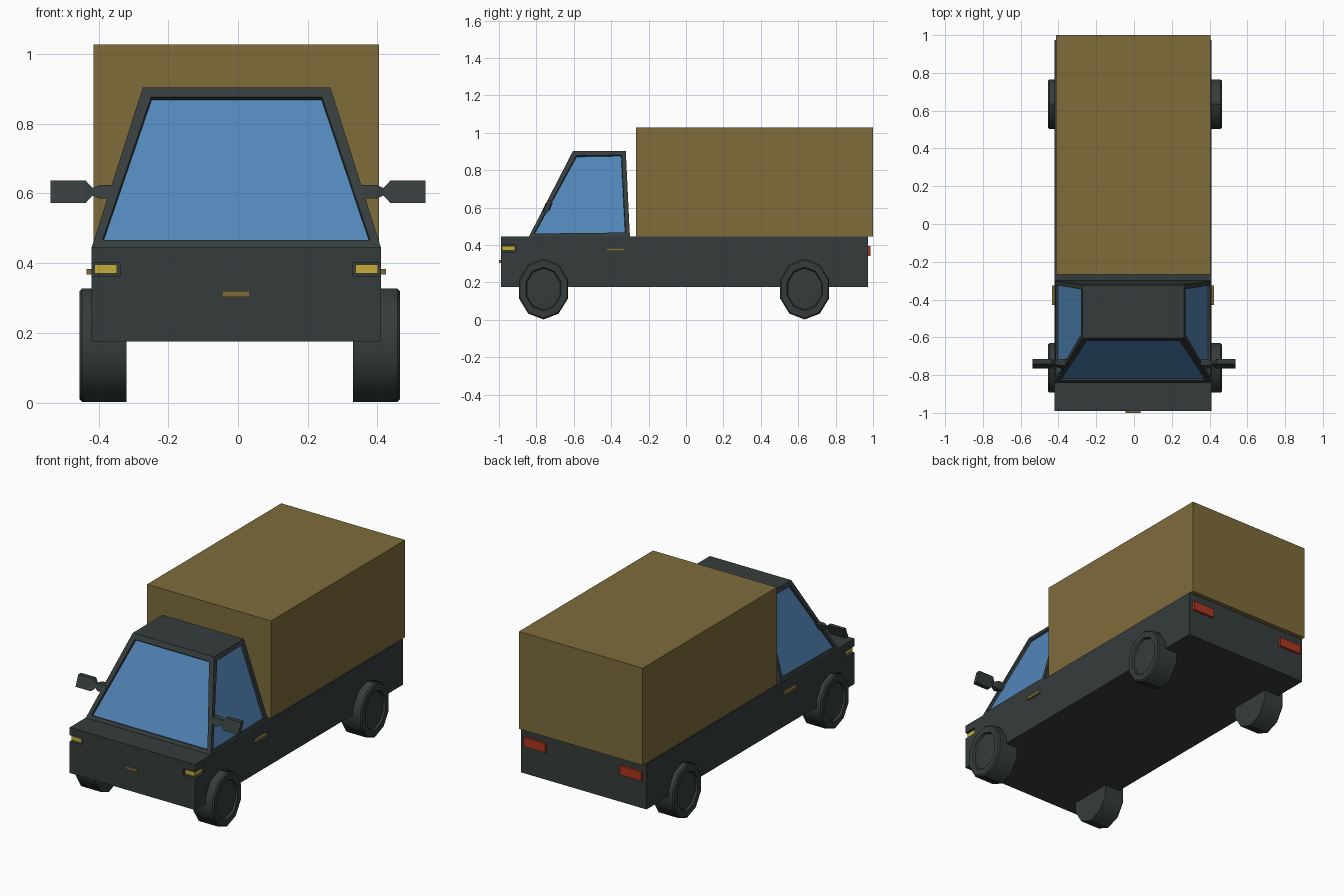
import bpy, bmesh, math

if "Cube" in bpy.data.objects:
    bpy.data.objects.remove(bpy.data.objects["Cube"])


def material(name, rgb):
    m = bpy.data.materials.new(name)
    m.diffuse_color = (*rgb, 1)
    m.use_nodes = True
    m.node_tree.nodes["Principled BSDF"].inputs["Base Color"].default_value = m.diffuse_color
    return m


GREY = material("dark_grey", (0.036, 0.046, 0.045))
TAN = material("cargo_tan", (0.21, 0.15, 0.044))
GLASS = material("window_blue", (0.085, 0.24, 0.49))
YELLOW = material("lamp_yellow", (0.56, 0.41, 0.04))
RED = material("lamp_red", (0.42, 0.035, 0.014))


def finish(name, bm, *mats):
    bmesh.ops.recalc_face_normals(bm, faces=bm.faces)
    me = bpy.data.meshes.new(name)
    bm.to_mesh(me)
    bm.free()
    for m in mats:
        me.materials.append(m)
    ob = bpy.data.objects.new(name, me)
    bpy.context.collection.objects.link(ob)
    return ob


def loft_bm(rings):
    """Skin equal-sized rings of points and cap both ends."""
    bm = bmesh.new()
    rs = [[bm.verts.new(p) for p in ring] for ring in rings]
    n = len(rs[0])
    for a, b in zip(rs, rs[1:]):
        for i in range(n):
            j = (i + 1) % n
            bm.faces.new((a[i], a[j], b[j], b[i]))
    bm.faces.new(rs[0])
    end = bm.faces.new(rs[-1])
    bmesh.ops.recalc_face_normals(bm, faces=bm.faces)
    return bm, end


def rect(x0, x1, y0, y1, z):
    return [(x0, y0, z), (x1, y0, z), (x1, y1, z), (x0, y1, z)]


def box(name, x, y, z, mat):
    bm, _ = loft_bm([rect(*x, *y, h) for h in z])
    return finish(name, bm, mat)


# Lower body and cargo box
CX = -0.005
body = box("lower_body", (-0.42, 0.41), (-0.99, 0.973), (0.175, 0.447), GREY)
box("cargo_box", (-0.414, 0.405), (-0.267, 1.0), (0.447, 1.028), TAN)

# Cab: tapered block with recessed windscreen and side windows
cab, _ = loft_bm([rect(-0.42, 0.41, -0.84, -0.30, 0.445),
                  rect(-0.273, 0.265, -0.604, -0.322, 0.904)])
for f in list(cab.faces):
    front, side = f.normal.y < -0.5, abs(f.normal.x) > 0.5
    if front or side:
        bmesh.ops.inset_individual(cab, faces=[f], thickness=0.039 if front else 0.033)
        bmesh.ops.inset_individual(cab, faces=[f], thickness=0.003, depth=-0.012)
        f.material_index = 1
finish("cab", cab, GREY, GLASS)


# Wheels: ten-sided, slightly narrow, with a recessed spoked hub
def wheel(name, side, y):
    profile = [(0.325, 1), (0.452, 1), (0.46, 0.95), (0.46, 0.72), (0.448, 0.68)]
    rings = []
    for x, s in profile:
        rings.append([(0.005 + side * x, y + 0.138 * s * math.sin(k * math.pi / 5),
                       0.165 + 0.163 * s * math.cos(k * math.pi / 5)) for k in range(10)])
    bm, hub = loft_bm(rings)
    centre = bmesh.ops.poke(bm, faces=[hub])["verts"][0]
    centre.co.x += side * 0.01
    ob = finish(name, bm, GREY)
    bpy.ops.object.select_all(action="DESELECT")
    ob.select_set(True)
    bpy.context.view_layer.objects.active = ob
    bpy.ops.object.shade_smooth_by_angle(angle=math.radians(38))


# Wing mirror: stem and blade lofted outward, leaning with the windscreen
def mirror(name, side):
    sections = [(0.345, 0.018, 0.02), (0.395, 0.016, 0.02), (0.417, 0.008, 0.011),
                (0.437, 0.013, 0.032), (0.538, 0.013, 0.032)]
    rings = []
    for x, hy, hz in sections:
        rings.append([(side * x, -0.74 + a * hy + 0.4 * b * hz, 0.605 + b * hz)
                      for a, b in ((-1, -1), (1, -1), (1, 1), (-1, 1))])
    bm, _ = loft_bm(rings)
    finish(name, bm, GREY)


def span(side, inner, outer):
    return sorted((CX + side * inner, CX + side * outer))


for side, tag in ((-1, "left"), (1, "right")):
    wheel("front_wheel_" + tag, side, -0.762)
    wheel("rear_wheel_" + tag, side, 0.634)
    mirror("wing_mirror_" + tag, side)
    # Headlamp set into a notch cut from the front corner
    cutter = box("headlamp_cutter_" + tag, span(side, 0.333, 0.45), (-1.02, -0.908),
                 (0.364, 0.401), GREY)
    cutter.hide_render = True
    cutter.hide_viewport = True
    mod = body.modifiers.new("headlamp_notch", "BOOLEAN")
    mod.operation = "DIFFERENCE"
    mod.solver = "EXACT"
    mod.object = cutter
    box("headlamp_" + tag, span(side, 0.342, 0.406), (-0.983, -0.914), (0.370, 0.396), YELLOW)
    box("headlamp_back_" + tag, span(side, 0.32, 0.396), (-0.97, -0.90), (0.36, 0.405), GREY)
    # Tail lamp and door handle
    box("tail_lamp_" + tag, span(side, 0.245, 0.39), (0.965, 0.987), (0.342, 0.396), RED)
    box("door_handle_" + tag, span(side, 0.40, 0.429), (-0.428, -0.326), (0.367, 0.384), TAN)

# Front trim plate
box("front_trim", (-0.046, 0.034), (-1.0, -0.98), (0.303, 0.32), TAN)
